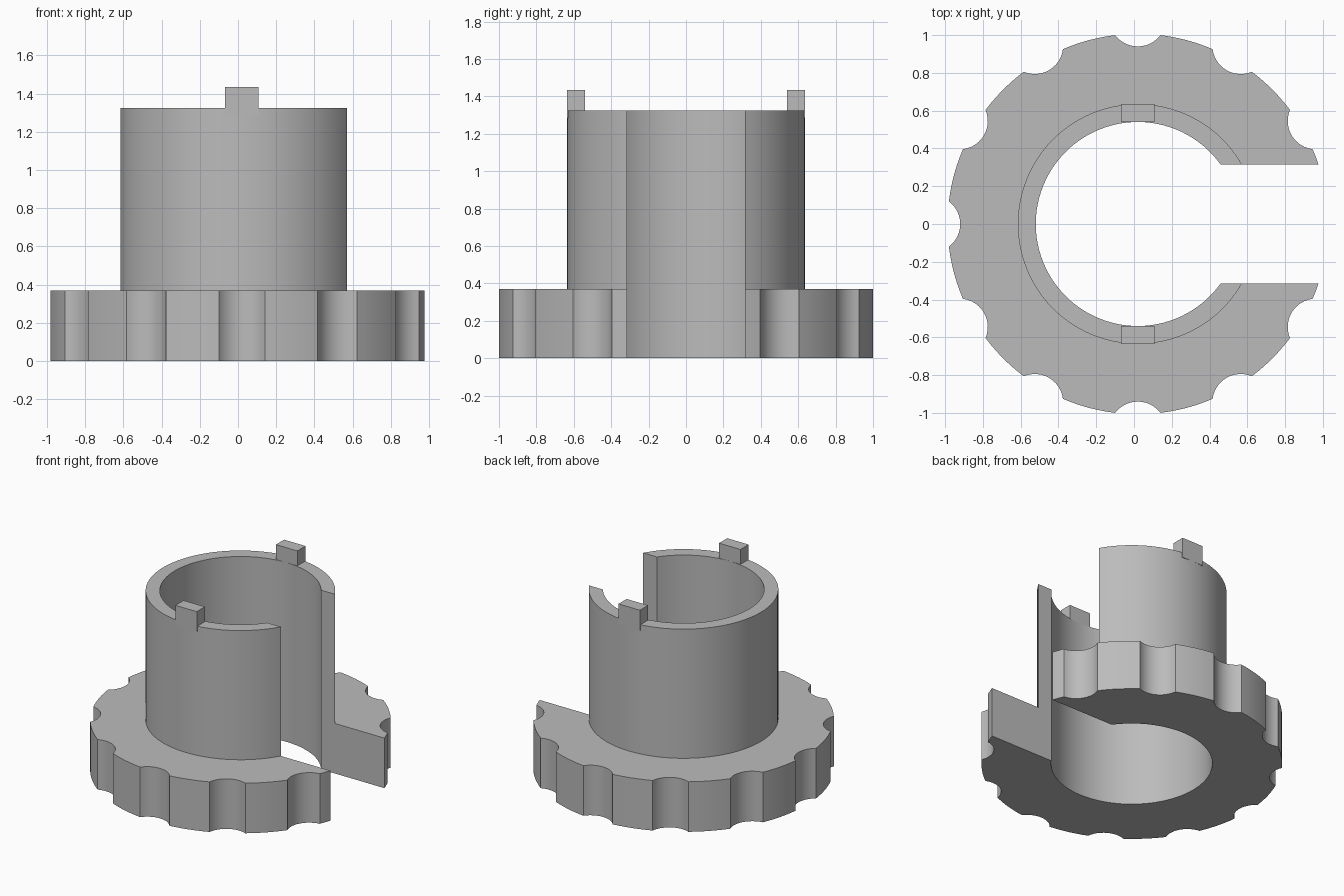
import bpy, bmesh
from math import sin, cos, asin, pi, radians

cube = bpy.data.objects.get("Cube")
if cube:
    bpy.data.objects.remove(cube)

CX = 0.02                      # axis of the ring
BORE, TUBE, RIM = 0.54, 0.635, 1.007
SLOT = 0.315                   # half width of the side opening
BASE_Z, TUBE_Z, TAB_Z = 0.37, 1.325, 1.435

grey = bpy.data.materials.new("mid grey")
grey.use_nodes = True
colour = (0.5, 0.5, 0.5, 1)
grey.diffuse_color = colour
grey.node_tree.nodes["Principled BSDF"].inputs["Base Color"].default_value = colour


def arc(radius, a0, a1, steps):
    return [(CX + radius * cos(a0 + (a1 - a0) * i / steps),
             radius * sin(a0 + (a1 - a0) * i / steps)) for i in range(steps + 1)]


def open_arc(radius, steps=80):
    """Arc running round the ring from one slot wall to the other."""
    a = asin(SLOT / radius)
    return arc(radius, a, 2 * pi - a, steps)


def notch(angle, centre=1.09, radius=0.15, half=0.12, steps=12):
    """Finger scallop cut into the rim."""
    h = asin(half / radius)
    pts = []
    for i in range(steps + 1):
        t = -h + 2 * h * i / steps
        out, side = centre - radius * cos(t), radius * sin(t)
        pts.append((CX + out * cos(angle) - side * sin(angle),
                    out * sin(angle) + side * cos(angle)))
    return pts


def extrude(name, outline, z0, z1, bottom=True):
    bm = bmesh.new()
    low = [bm.verts.new((x, y, z0)) for x, y in outline]
    high = [bm.verts.new((x, y, z1)) for x, y in outline]
    n = len(outline)
    for i in range(n):
        j = (i + 1) % n
        bm.faces.new((low[i], low[j], high[j], high[i]))
    bm.faces.new(high)
    if bottom:
        bm.faces.new(low[::-1])
    mesh = bpy.data.meshes.new(name)
    bm.to_mesh(mesh)
    bm.free()
    mesh.materials.append(grey)
    ob = bpy.data.objects.new(name, mesh)
    bpy.context.collection.objects.link(ob)
    bpy.ops.object.select_all(action='DESELECT')
    ob.select_set(True)
    bpy.context.view_layer.objects.active = ob
    bpy.ops.object.shade_smooth_by_angle(angle=radians(25))
    return ob


# Scalloped grip ring, open on one side
gap = asin(0.12 / RIM)
start = asin(SLOT / RIM)
rim, angle = [], start
for k in range(1, 12):
    a = k * pi / 6
    rim += arc(RIM, angle, a - gap, 6)[:-1] + notch(a)[:-1]
    angle = a + gap
rim += arc(RIM, angle, 2 * pi - start, 6)
bore = open_arc(BORE)[::-1]
extrude("grip_ring", rim + bore, 0, BASE_Z)

# Slotted tube standing on the ring
extrude("slotted_tube", open_arc(TUBE) + bore, BASE_Z, TUBE_Z, bottom=False)

# Locking tabs on the tube's top edge
for name, s in (("front_tab", -1), ("back_tab", 1)):
    y0, y1 = sorted((s * BORE, s * TUBE))
    x0, x1 = CX - 0.0875, CX + 0.0875
    extrude(name, [(x0, y0), (x1, y0), (x1, y1), (x0, y1)], TUBE_Z - 0.04, TAB_Z)
